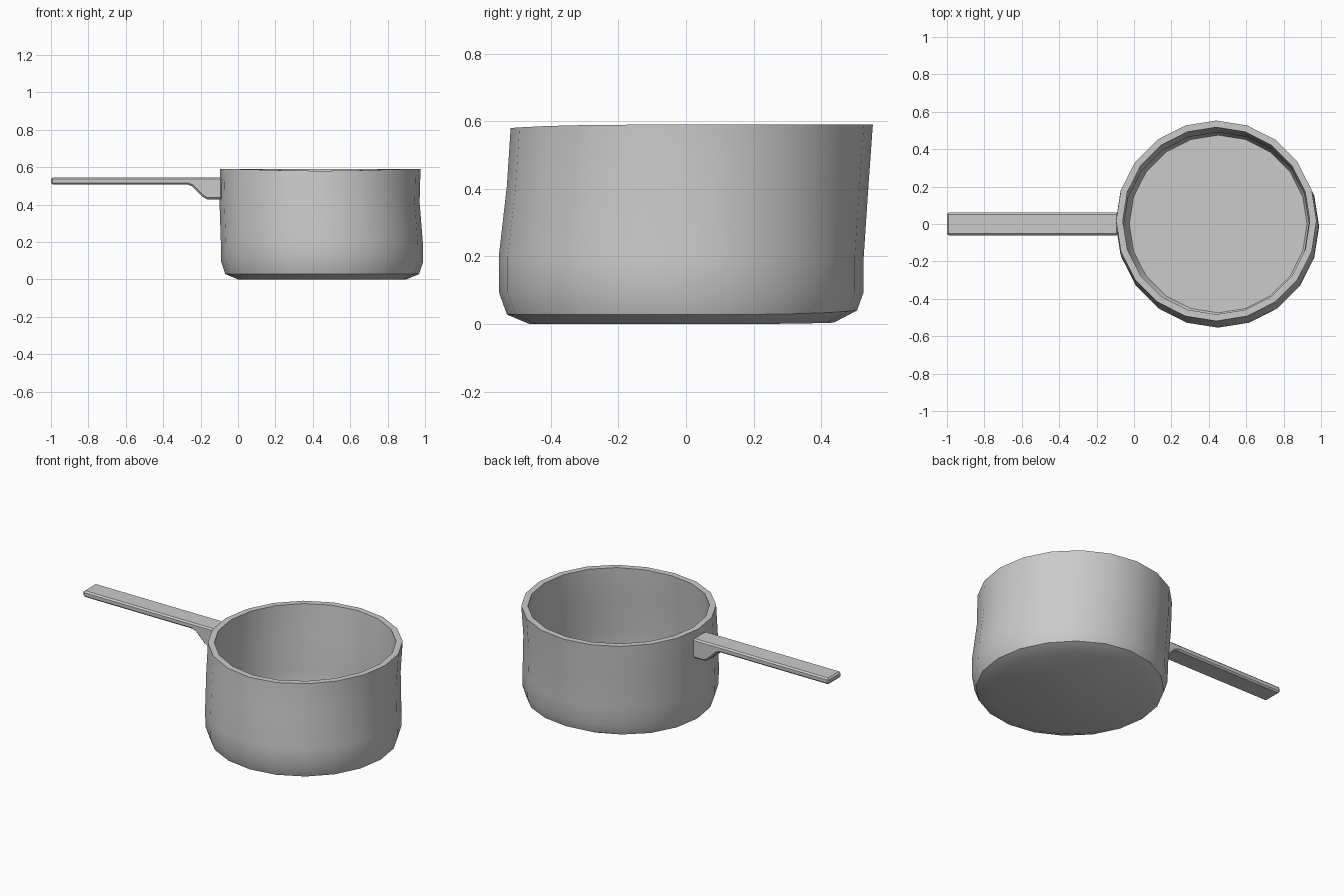
import bpy, bmesh, math

default = bpy.data.objects.get("Cube")
if default:
    bpy.data.objects.remove(default, do_unlink=True)

metal = bpy.data.materials.new("grey metal")
metal.use_nodes = True
GREY = (0.6, 0.6, 0.6, 1)
metal.diffuse_color = GREY
metal.node_tree.nodes["Principled BSDF"].inputs["Base Color"].default_value = GREY

SIDES = 20


def finish(name, bm):
    bmesh.ops.recalc_face_normals(bm, faces=bm.faces)
    mesh = bpy.data.meshes.new(name)
    bm.to_mesh(mesh)
    bm.free()
    obj = bpy.data.objects.new(name, mesh)
    bpy.context.collection.objects.link(obj)
    mesh.materials.append(metal)
    return obj


def smooth(obj):
    bpy.ops.object.select_all(action='DESELECT')
    obj.select_set(True)
    bpy.context.view_layer.objects.active = obj
    bpy.ops.object.shade_smooth_by_angle(angle=math.radians(30))


def ring(bm, cx, cy, z, radius, front=0, back=0):
    """Ring of vertices whose front and back can be lifted a little."""
    verts = []
    for i in range(SIDES):
        a = 2 * math.pi * i / SIDES
        s = math.sin(a)
        lift = (front if s < 0 else back) * s ** 4
        verts.append(bm.verts.new((cx + radius * math.cos(a), cy + radius * s, z + lift)))
    return verts


# Pan body: slightly uneven rings up the outside, over the rim, down the inside
WALL = 0.036
outside = [
    (0.45, -0.013, 0, 0.45, 0, 0.004),
    (0.45, -0.012, 0.028, 0.518, 0, 0.012),
    (0.45, -0.014, 0.095, 0.54),
    (0.448, -0.014, 0.2, 0.54),
    (0.436, 0.005, 0.41, 0.535),
    (0.44, 0.017, 0.59, 0.536, -0.01, 0),
]
inside = [(r[0], r[1], r[2], r[3] - WALL) + r[4:] for r in reversed(outside[2:])]
inside += [(0.45, 0, 0.04, 0.475)]

bm = bmesh.new()
rings = [ring(bm, *r) for r in outside + inside]
for low, high in zip(rings, rings[1:]):
    for i in range(SIDES):
        j = (i + 1) % SIDES
        bm.faces.new((low[i], low[j], high[j], high[i]))
bm.faces.new(rings[0])
bm.faces.new(rings[-1])
smooth(finish("pan_body", bm))

# Handle: side profile with a stepped bracket, extruded across and bevelled
profile = [(-1, 0.545), (-1, 0.507), (-0.27, 0.507), (-0.245, 0.497),
           (-0.19, 0.442), (-0.165, 0.428), (-0.085, 0.428), (-0.085, 0.545)]
HALF = 0.061
bm = bmesh.new()
side = bm.faces.new([bm.verts.new((x, -HALF, z)) for x, z in profile])
new = bmesh.ops.extrude_face_region(bm, geom=[side])["geom"]
bmesh.ops.translate(bm, vec=(0, 2 * HALF, 0),
                    verts=[v for v in new if isinstance(v, bmesh.types.BMVert)])
handle = finish("handle", bm)
bevel = handle.modifiers.new("rounded edges", 'BEVEL')
bevel.width = 0.009
bevel.segments = 1
bevel.limit_method = 'ANGLE'
bevel.angle_limit = math.radians(50)
